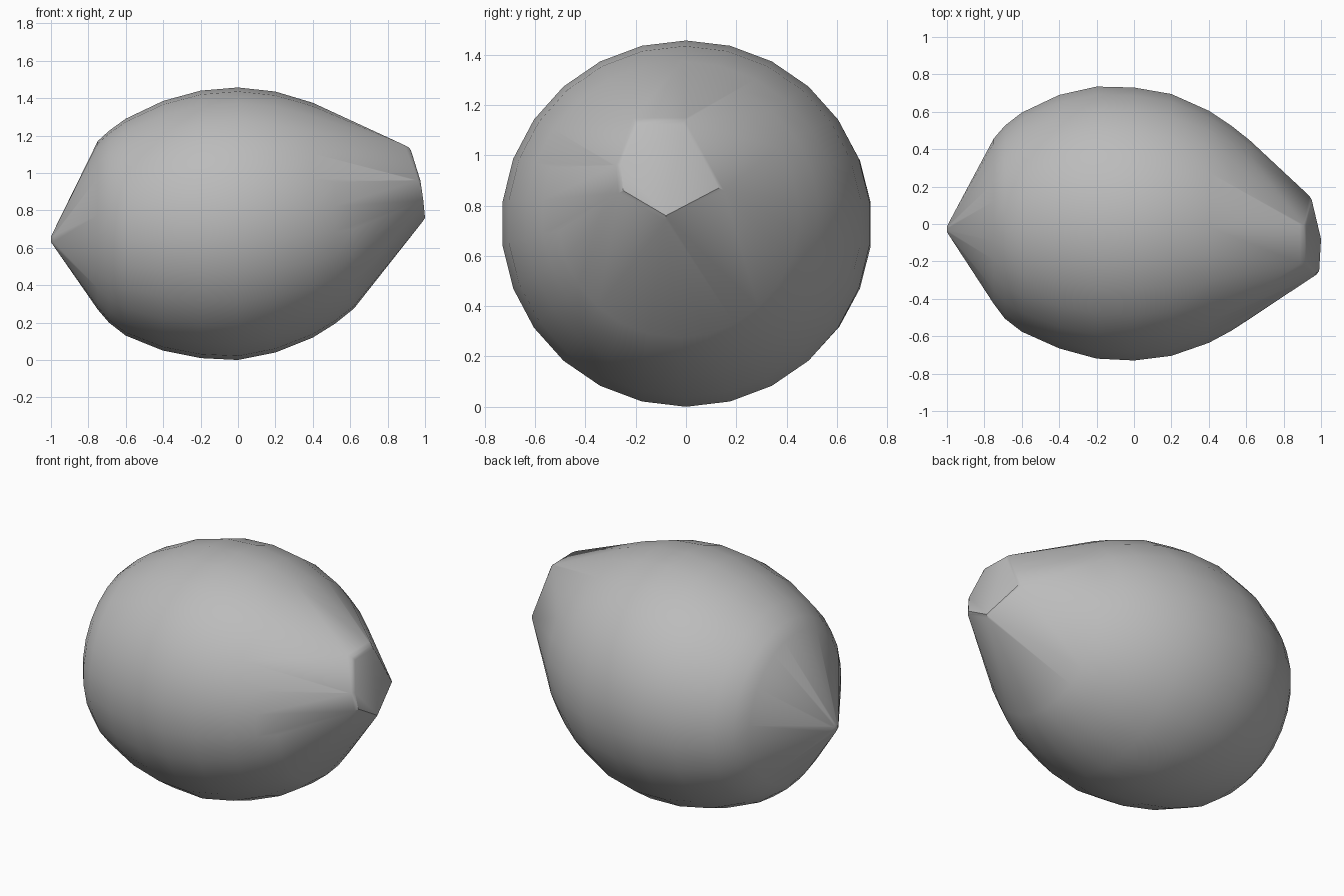
import bpy
import bmesh
from math import cos, sin, pi, radians
from mathutils import Vector

if "Cube" in bpy.data.objects:
    bpy.data.objects.remove(bpy.data.objects["Cube"])

# Plain grey skin
grey = bpy.data.materials.new("plain_grey")
grey.use_nodes = True
grey.diffuse_color = (0.5, 0.5, 0.5, 1)
grey.node_tree.nodes["Principled BSDF"].inputs["Base Color"].default_value = grey.diffuse_color

bm = bmesh.new()
SEGMENTS = 26


def add_ring(x, y_min, y_max, z_min, z_max, count=SEGMENTS):
    """Elliptical cross-section of the fruit at x."""
    for i in range(count):
        a = 2 * pi * (i + 0.5) / count
        y = (y_min + y_max) / 2 + (y_max - y_min) / 2 * cos(a)
        z = (z_min + z_max) / 2 + (z_max - z_min) / 2 * sin(a)
        bm.verts.new((x, y, z))


# Pointed tip
add_ring(-1.0, -0.045, -0.01, 0.63, 0.66, 6)
add_ring(-0.985, -0.07, 0.02, 0.605, 0.69, 8)

# Swollen body: x, y range, z range
body = [
    (-0.75, -0.43, 0.46, 0.27, 1.17),
    (-0.69, -0.51, 0.53, 0.20, 1.225),
    (-0.60, -0.58, 0.60, 0.13, 1.29),
    (-0.40, -0.67, 0.695, 0.05, 1.385),
    (-0.20, -0.725, 0.74, 0.01, 1.44),
    (0.00, -0.735, 0.735, 0.00, 1.457),
    (0.20, -0.71, 0.70, 0.04, 1.435),
    (0.40, -0.64, 0.61, 0.12, 1.375),
    (0.52, -0.575, 0.53, 0.195, 1.315),
    (0.62, -0.51, 0.45, 0.275, 1.24),
]
for section in body:
    add_ring(*section)

# Blunt stem end: faceted cap with a softened rim
cap = [(0.925, -0.19, 1.12), (0.92, -0.01, 1.12), (0.95, 0.13, 0.87),
       (1.0, -0.08, 0.76), (0.99, -0.25, 0.86), (0.975, -0.26, 0.96)]
centre = Vector((0.96, -0.07, 0.95))
for corner in map(Vector, cap):
    out = corner - centre
    for grow, back in ((1.0, 0.0), (1.1, 0.012), (1.17, 0.035)):
        point = centre + out * grow
        point.x = corner.x - back
        bm.verts.new(point)

# Stretch one skin over all the sections
hull = bmesh.ops.convex_hull(bm, input=bm.verts[:])
loose = {g for g in hull["geom_interior"] + hull["geom_unused"]
         if isinstance(g, bmesh.types.BMVert)}
bmesh.ops.delete(bm, geom=list(loose), context="VERTS")
bmesh.ops.dissolve_limit(bm, angle_limit=radians(1), verts=bm.verts[:], edges=bm.edges[:])
bmesh.ops.recalc_face_normals(bm, faces=bm.faces[:])

mesh = bpy.data.meshes.new("fruit_body")
bm.to_mesh(mesh)
bm.free()
mesh.materials.append(grey)
fruit = bpy.data.objects.new("fruit_body", mesh)
bpy.context.collection.objects.link(fruit)

# Smooth skin, crisp only at strong creases
bpy.context.view_layer.objects.active = fruit
fruit.select_set(True)
bpy.ops.object.shade_smooth_by_angle(angle=radians(30))
